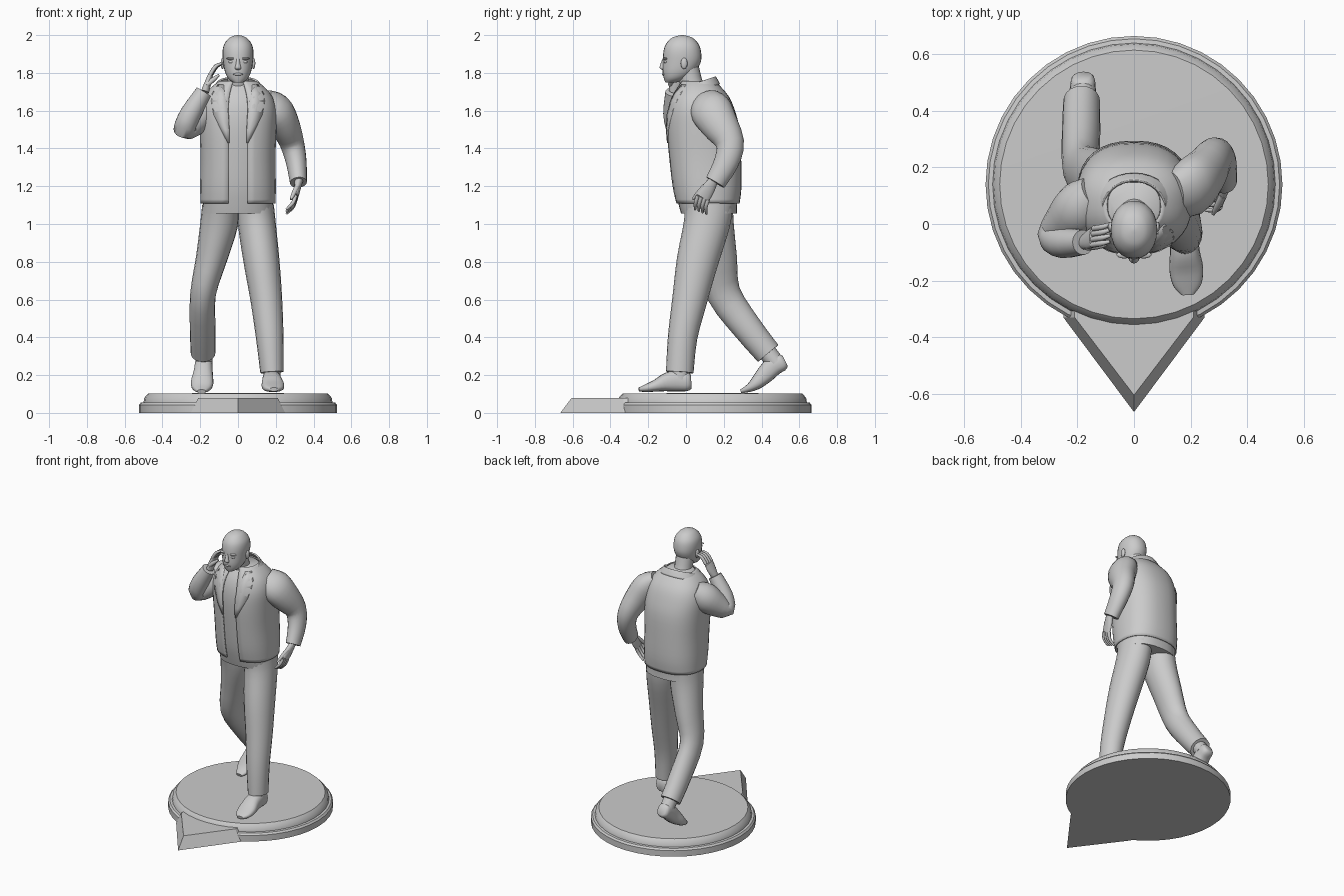
import bpy, bmesh, math
from mathutils import Vector as V

if "Cube" in bpy.data.objects:
    bpy.data.objects.remove(bpy.data.objects["Cube"])


def finish(name, bm, thick=0, angle=50):
    bmesh.ops.recalc_face_normals(bm, faces=bm.faces)
    me = bpy.data.meshes.new(name)
    bm.to_mesh(me)
    bm.free()
    ob = bpy.data.objects.new(name, me)
    bpy.context.collection.objects.link(ob)
    if thick:
        m = ob.modifiers.new("thickness", 'SOLIDIFY')
        m.thickness, m.offset = thick, 0
    bpy.ops.object.select_all(action='DESELECT')
    ob.select_set(True)
    bpy.context.view_layer.objects.active = ob
    bpy.ops.object.shade_smooth_by_angle(angle=math.radians(angle))
    return ob


def smooth_rows(rows, k):
    """Catmull-Rom interpolation of section rows."""
    out = []
    for i in range(len(rows) - 1):
        a, b, c, d = rows[max(i - 1, 0)], rows[i], rows[i + 1], rows[min(i + 2, len(rows) - 1)]
        for s in range(k):
            t = s / k
            out.append([0.5 * (2 * q + (r - p) * t + (2 * p - 5 * q + 4 * r - u) * t * t
                               + (3 * q - p - 3 * r + u) * t ** 3) for p, q, r, u in zip(a, b, c, d)])
    return out + [list(rows[-1])]


def loft(name, rows, side=(1, 0, 0), n=20, p=2, axis=None, gap=0, k=3, thick=0):
    """Skin rows of (x, y, z, rx, ry); gap leaves the front open by that half angle."""
    rows = smooth_rows(rows, k)
    bm, rings = bmesh.new(), []
    for i, r in enumerate(rows):
        t = V(axis) if axis else V(rows[min(i + 1, len(rows) - 1)][:3]) - V(rows[max(i - 1, 0)][:3])
        t.normalize()
        s = V(side)
        s = (s - t * s.dot(t)).normalized()
        u = t.cross(s)
        ring = []
        for j in range(n + (gap > 0)):
            a = -math.pi / 2 + gap + (2 * math.pi - 2 * gap) * j / n
            c, d = math.cos(a), math.sin(a)
            c = math.copysign(abs(c) ** (2 / p), c)
            d = math.copysign(abs(d) ** (2 / p), d)
            ring.append(bm.verts.new(V(r[:3]) + s * c * r[3] + u * d * r[4]))
        rings.append(ring)
    for a, b in zip(rings, rings[1:]):
        for j in range(len(a) - (gap > 0)):
            m = (j + 1) % len(a)
            bm.faces.new((a[j], a[m], b[m], b[j]))
    if not gap:
        bm.faces.new(rings[0])
        bm.faces.new(rings[-1])
    return finish(name, bm, thick)


def ball(name, loc, scale):
    bm = bmesh.new()
    bmesh.ops.create_uvsphere(bm, u_segments=14, v_segments=8, radius=1)
    bmesh.ops.scale(bm, vec=scale, verts=bm.verts)
    bmesh.ops.translate(bm, vec=loc, verts=bm.verts)
    finish(name, bm)


# Round base with stepped rim
bm = bmesh.new()
prof = [(0, 0), (.525, 0), (.525, .042), (.515, .054), (.5, .056), (.496, .08), (.475, .103), (0, .105)]
vs = [bm.verts.new((r, 0, z)) for r, z in prof]
es = [bm.edges.new(e) for e in zip(vs, vs[1:])]
bmesh.ops.spin(bm, geom=vs + es, axis=(0, 0, 1), cent=(0, 0, 0), angle=2 * math.pi, steps=40)
bmesh.ops.remove_doubles(bm, verts=bm.verts, dist=1e-4)
bmesh.ops.translate(bm, vec=(0, .14, 0), verts=bm.verts)
finish("base_disc", bm, angle=35)

# Direction pointer on the front of the base
bm = bmesh.new()
lo, hi = [[bm.verts.new((x, y, z)) for x, y in ((0, tip), (w, -.33), (w, -.25), (-w, -.25), (-w, -.33))]
          for w, tip, z in ((.25, -.665, 0), (.21, -.605, .08))]
bm.faces.new(lo)
bm.faces.new(hi)
for j in range(5):
    bm.faces.new((lo[j], lo[(j + 1) % 5], hi[(j + 1) % 5], hi[j]))
finish("base_pointer", bm, angle=20)

# Trousers: straight front leg and trailing leg
loft("left_trouser", [(.18, -.033, .215, .062, .073), (.168, -.018, .4, .073, .078), (.15, .02, .6, .084, .093),
                      (.125, .06, .8, .095, .11), (.1, .11, 1.0, .1, .122), (.095, .12, 1.1, .095, .13)])
loft("right_trouser", [(-.185, .435, .315, .065, .07), (-.187, .325, .45, .068, .078), (-.185, .2, .63, .068, .09),
                       (-.14, .165, .82, .083, .105), (-.1, .135, 1.0, .1, .118), (-.095, .12, 1.1, .095, .13)])

# Shoes and ankles
loft("left_shoe", [(.178, .028, .165, .03, .035), (.178, .01, .165, .045, .05), (.178, -.04, .17, .048, .056),
                   (.18, -.1, .163, .053, .05), (.185, -.16, .144, .06, .032), (.188, -.215, .13, .05, .02),
                   (.19, -.25, .124, .022, .01)], p=2.5)
loft("right_shoe", [(-.18, .525, .275, .028, .03), (-.18, .51, .268, .042, .045), (-.182, .465, .25, .047, .052),
                    (-.185, .42, .205, .052, .048), (-.19, .375, .16, .06, .036), (-.192, .335, .132, .05, .022),
                    (-.193, .29, .114, .022, .01)], p=2.5)
loft("left_ankle", [(.18, -.03, .17, .046, .05), (.18, -.03, .27, .046, .05)], n=14)
loft("right_ankle", [(-.18, .475, .265, .046, .046), (-.185, .41, .345, .046, .05)], n=14)

# Shirt body under an open jacket
TORSO = [(0, .115, 1.11, .195, .165), (0, .11, 1.2, .197, .18), (0, .1, 1.35, .195, .188), (0, .09, 1.5, .2, .19),
         (0, .08, 1.6, .2, .175), (0, .075, 1.67, .18, .15), (0, .07, 1.72, .14, .115), (0, .065, 1.755, .095, .085)]
UP = (0, 0, 1)
loft("shirt", [(0, .122, 1.055, .188, .148)] + [(x, y, z, a - .009, b - .009) for x, y, z, a, b in TORSO],
     p=2.4, n=32, axis=UP)
loft("jacket", TORSO, p=2.4, n=32, axis=UP, gap=.2, thick=.008)
loft("collar", [(0, .065, 1.70, .14, .118), (0, .06, 1.735, .115, .105), (0, .058, 1.745, .108, .1)],
     n=24, axis=(0, -.35, 1), gap=.75, thick=.01)


def front_y(x, z):
    for a, b in zip(TORSO, TORSO[1:]):
        if z <= b[2]:
            t = (z - a[2]) / (b[2] - a[2])
            cy, rx, ry = [a[i] + (b[i] - a[i]) * t for i in (1, 3, 4)]
            return cy - ry * max(0, 1 - abs(x / rx) ** 2.4) ** (1 / 2.4)


# Lapels laid on the chest
for side, s in (("left", 1), ("right", -1)):
    bm, rows = bmesh.new(), []
    for z, a, b in ((1.43, .046, .054), (1.5, .046, .09), (1.58, .05, .128), (1.65, .062, .14), (1.69, .07, .135),
                    (1.735, .075, .105)):
        rows.append([bm.verts.new((s * x, front_y(x, z) - .005, z)) for x in (a, (a + b) / 2, b)])
    for a, b in zip(rows, rows[1:]):
        for j in (0, 1):
            bm.faces.new((a[j], a[j + 1], b[j + 1], b[j]))
    finish(side + "_lapel", bm, thick=.008)

# Sleeves
loft("left_sleeve", [(.14, .105, 1.65, .06, .085), (.2, .13, 1.605, .085, .11), (.245, .175, 1.53, .08, .1),
                     (.285, .232, 1.43, .065, .076), (.308, .215, 1.33, .055, .066), (.32, .155, 1.22, .045, .055)])
loft("right_sleeve", [(-.13, .1, 1.64, .08, .07), (-.185, .06, 1.6, .095, .095), (-.24, .005, 1.54, .08, .08),
                      (-.283, -.045, 1.505, .06, .056), (-.25, -.065, 1.585, .056, .056),
                      (-.18, -.065, 1.7, .044, .044)], side=(-2, 1, 1))


# Hands: palm, four bent fingers, thumb
def hand(name, wrist, knuckle, mid, tip, spread, thumb):
    w, k, m, t, s = map(V, (wrist, knuckle, mid, tip, spread))
    s.normalize()
    loft(name + "_palm", [(*w, .026, .022), (*((w + k) / 2), .036, .018), (*k, .038, .013)], side=s, n=14)
    for i in range(4):
        o = s * (i - 1.5) * .0195
        loft(f"{name}_finger_{i + 1}", [(*(k + o), .0105, .0105), (*(m + o), .01, .01),
                                        (*(t + o * 1.1), .006, .006)], side=s, n=10)
    b = w.lerp(k, .4) - s * .024
    loft(name + "_thumb", [(*b, .014, .014), (*b.lerp(V(thumb), .6), .012, .012), (*thumb, .006, .006)],
         side=s.cross(k - w), n=10)


hand("left_hand", (.322, .145, 1.23), (.305, .09, 1.14), (.29, .078, 1.1), (.255, .078, 1.065),
     (0, 1, -.4), (.28, .035, 1.13))
hand("right_hand", (-.175, -.065, 1.7), (-.145, -.045, 1.79), (-.115, -.04, 1.835), (-.082, -.03, 1.85),
     (.1, 1, 0), (-.1, -.075, 1.79))

# Head, neck and face
loft("neck", [(0, .06, 1.66, .064, .064), (0, .03, 1.74, .058, .06), (0, .01, 1.82, .058, .06)], n=18)
loft("head", [(0, -.082, 1.748, .022, .026), (0, -.06, 1.768, .05, .056), (0, -.038, 1.805, .069, .086),
              (0, -.022, 1.86, .079, .101), (0, -.02, 1.91, .082, .1), (0, -.02, 1.95, .074, .088),
              (0, -.02, 1.982, .05, .06), (0, -.02, 1.995, .026, .03), (0, -.02, 2.0, .004, .004)],
     n=24, p=2.15, axis=UP)
loft("nose", [(0, -.118, 1.875, .008, .006), (0, -.124, 1.845, .012, .012), (0, -.124, 1.825, .018, .015),
              (0, -.117, 1.815, .01, .006)], n=10, axis=UP)
ball("lips", (0, -.115, 1.793), (.026, .012, .008))
for side, s in (("left", 1), ("right", -1)):
    ball(side + "_ear", (s * .082, -.01, 1.85), (.01, .018, .03))
    ball(side + "_eye", (s * .034, -.108, 1.858), (.018, .01, .008))
    ball(side + "_brow", (s * .034, -.109, 1.876), (.028, .013, .007))
